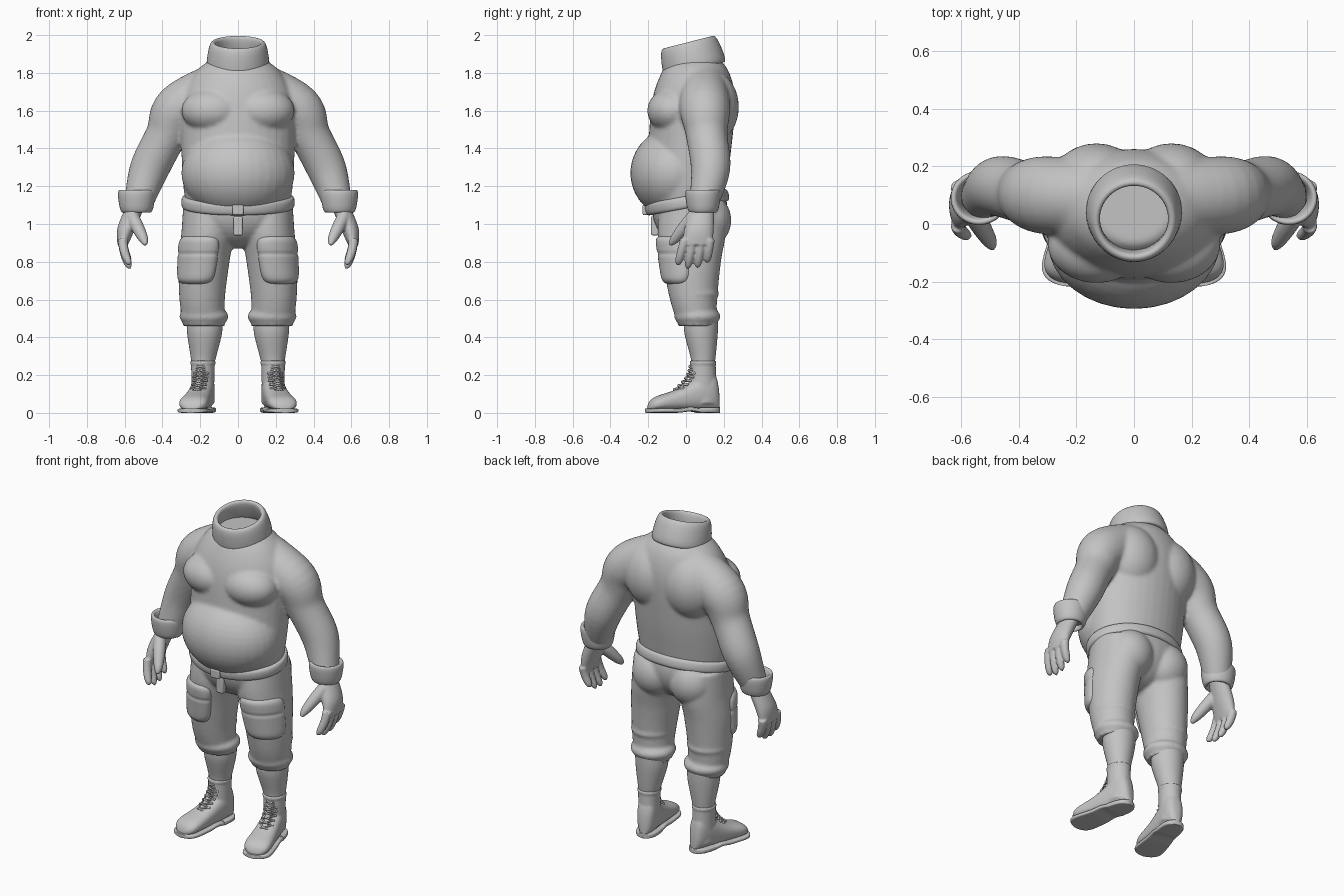
import bpy, bmesh, math
from mathutils import Vector, Matrix

if "Cube" in bpy.data.objects:
    bpy.data.objects.remove(bpy.data.objects["Cube"], do_unlink=True)

shade = (.55, .55, .55, 1)
grey = bpy.data.materials.new("plain_grey")
grey.use_nodes = True
grey.diffuse_color = shade
grey.node_tree.nodes["Principled BSDF"].inputs["Base Color"].default_value = shade

X, Y, Z = Matrix.Identity(3)


def spline(points, steps=6):
    """Catmull-Rom rows through a few control rows."""
    rows = []
    last = len(points) - 1
    for i in range(last):
        before, start, end, after = (points[max(0, min(last, j))] for j in range(i - 1, i + 3))
        for k in range(steps):
            t = k / steps
            row = []
            for a, b, c, d in zip(before, start, end, after):
                slope_in, slope_out = (c - a) / 2, (d - b) / 2
                ease = t * t * (3 - 2 * t)
                row.append(b + (c - b) * ease + slope_in * t * (1 - t) ** 2 - slope_out * t * t * (1 - t))
            rows.append(row)
    return rows + [list(points[last])]


def skin(bm, rings, closed=False):
    """Join rings of points by quads; cap the ends or close the loop."""
    rings = [[bm.verts.new(p) for p in ring] for ring in rings]
    following = rings[1:] + rings[:1] if closed else rings[1:]
    for ring, other in zip(rings, following):
        for k in range(len(ring)):
            bm.faces.new((ring[k - 1], ring[k], other[k], other[k - 1]))
    if not closed:
        bm.faces.new(rings[0])
        bm.faces.new(rings[-1])


def rounded(angle, power):
    """Point on a unit superellipse."""
    c, s = math.cos(angle), math.sin(angle)
    return math.copysign(abs(c) ** (2 / power), c), math.copysign(abs(s) ** (2 / power), s)


def loft(bm, rows, axis=None, side=X, sides=36, power=2):
    """Skin through ellipses given as x, y, z and two radii."""
    rings = []
    for i, row in enumerate(rows):
        centre = Vector(row[:3])
        ahead, behind = rows[min(i + 1, len(rows) - 1)], rows[max(i - 1, 0)]
        normal = axis or (Vector(ahead[:3]) - Vector(behind[:3])).normalized()
        u = (side - normal * normal.dot(side)).normalized()
        v = normal.cross(u)
        ring = []
        for k in range(sides):
            c, s = rounded(math.tau * k / sides, power)
            ring.append(centre + u * c * max(row[3], .002) + v * s * max(row[4], .002))
        rings.append(ring)
    skin(bm, rings)


def limb(bm, path, radii, sides=28):
    loft(bm, spline([(*p, r, r) for p, r in zip(path, radii)]), sides=sides)


def band(bm, centre, width, depth, height, thick, tilt=0, flare=0, sides=56):
    """Hollow fabric band with a rounded section, tipped about x."""
    place = Matrix.Translation(centre) @ Matrix.Rotation(tilt, 4, 'X')
    rings = []
    for k in range(sides):
        turn = math.tau * k / sides
        ring = []
        for j in range(24):
            out, up = rounded(math.tau * j / 24, 2.6)
            grow = out * thick / 2 + flare * up * height / 2
            ring.append(place @ Vector(((width + grow) * math.cos(turn),
                                        (depth + grow) * math.sin(turn), up * height / 2)))
        rings.append(ring)
    skin(bm, rings, closed=True)


def ball(bm, centre, size):
    bmesh.ops.create_uvsphere(bm, u_segments=32, v_segments=20, radius=1,
                              matrix=Matrix.LocRotScale(Vector(centre), None, Vector(size)))


def box(bm, centre, size):
    bmesh.ops.create_cube(bm, size=1, matrix=Matrix.LocRotScale(Vector(centre), None, Vector(size)))


def mirror(bm):
    copies = bmesh.ops.duplicate(bm, geom=bm.verts[:] + bm.edges[:] + bm.faces[:])["geom"]
    for item in copies:
        if isinstance(item, bmesh.types.BMVert):
            item.co.x *= -1


def finish(bm, name, voxel=0, relax=5, bevel=0):
    bmesh.ops.recalc_face_normals(bm, faces=bm.faces[:])
    mesh = bpy.data.meshes.new(name)
    bm.to_mesh(mesh)
    bm.free()
    mesh.materials.append(grey)
    part = bpy.data.objects.new(name, mesh)
    bpy.context.collection.objects.link(part)
    if voxel:
        blend = part.modifiers.new("blend", 'REMESH')
        blend.mode, blend.voxel_size, blend.use_smooth_shade = 'VOXEL', voxel, True
        soften = part.modifiers.new("soften", 'SMOOTH')
        soften.factor, soften.iterations = .5, relax
        return
    if bevel:
        edge = part.modifiers.new("bevel", 'BEVEL')
        edge.width, edge.segments = bevel, 3
    bpy.ops.object.select_all(action='DESELECT')
    part.select_set(True)
    bpy.context.view_layer.objects.active = part
    bpy.ops.object.shade_smooth_by_angle(angle=math.radians(50))


# Sweater: arms, chest, shoulder blades, barrel torso and belly
bm = bmesh.new()
limb(bm, [(.1, .09, 1.73), (.31, .1, 1.61), (.38, .11, 1.47), (.47, .13, 1.29), (.53, .09, 1.1)],
     [.13, .135, .11, .104, .075])
ball(bm, (.13, -.07, 1.6), (.17, .135, .12))
ball(bm, (.13, .12, 1.62), (.17, .16, .2))
mirror(bm)
loft(bm, spline([(0, 0, 1.09, .27, .19), (0, 0, 1.2, .29, .21), (0, .02, 1.4, .3, .22),
                 (0, .04, 1.65, .3, .22), (0, .05, 1.8, .23, .18), (0, .05, 1.88, .13, .12)]), axis=Z)
ball(bm, (0, -.06, 1.27), (.3, .235, .24))
finish(bm, "sweater", voxel=.011)

# Rolled collar, belt and sleeve cuffs
bm = bmesh.new()
band(bm, (0, .03, 1.89), .142, .144, .15, .04, tilt=.25, flare=-.14)
finish(bm, "collar")
bm = bmesh.new()
band(bm, (0, .005, 1.115), .28, .205, .065, .04, tilt=.18)
finish(bm, "belt")
bm = bmesh.new()
band(bm, (.537, .09, 1.12), .08, .075, .12, .03, flare=.15)
mirror(bm)
finish(bm, "sleeve_cuffs")

# Buckle and fly
bm = bmesh.new()
box(bm, (0, -.21, 1.075), (.06, .04, .055))
finish(bm, "buckle", bevel=.008)
bm = bmesh.new()
box(bm, (0, -.165, .99), (.05, .04, .1))
finish(bm, "fly_flap", bevel=.008)

# Hands: palm, thumb and four curled fingers
bm = bmesh.new()
loft(bm, spline([(.54, .09, 1.1, .05, .06), (.59, .07, .98, .048, .077), (.61, .06, .89, .028, .08)]), axis=Z)
limb(bm, [(.56, .04, 1.04), (.53, -.01, .98), (.5, -.06, .92), (.49, -.085, .89)], [.035, .034, .025, .01])
for finger in range(4):
    base, tip = .044 * finger - .005, .052 * finger - .045
    drop = .16 - .012 * (finger - 1.3) ** 2
    rows = []
    for k in range(13):
        t = k / 12
        r = (.026 - .005 * t) * (1 - t ** 8) ** .5
        rows.append((.61 - .04 * t * t, base + (tip - base) * t, .92 - drop * t, r, r))
    loft(bm, rows, sides=16)
mirror(bm)
finish(bm, "hands", voxel=.006, relax=3)

# Baggy cropped trousers with gathered hems
bm = bmesh.new()
loft(bm, spline([(.15, .03, 1.1, .14, .17), (.16, .03, .95, .14, .18), (.18, .03, .8, .135, .155),
                 (.19, .04, .6, .12, .125), (.18, .06, .46, .11, .1)]), axis=Z)
ball(bm, (.18, .06, .51), (.13, .122, .06))
ball(bm, (.19, .045, .63), (.123, .13, .05))
ball(bm, (.125, .115, 1.02), (.135, .125, .14))
mirror(bm)
ball(bm, (0, .02, 1.08), (.29, .2, .21))
finish(bm, "trousers", voxel=.01)

# Padded thigh pockets wrapped around the front and outside of each leg
bm = bmesh.new()
grid = []
steps = range(33)
for i in steps:
    up = i / 32
    row = []
    for j in steps:
        across, rise = j / 16 - 1, 2 * up - 1
        edge = min(abs(across) ** 5 + abs(rise) ** 5, 1.5)
        puff = max(.02 - .03 * edge * edge, -.02) - .005 * math.exp(-((rise - .25) / .07) ** 2)
        turn = math.radians(60 * across - 62)
        row.append(bm.verts.new((.19 - .03 * up + (.123 + .02 * up + puff) * math.cos(turn),
                                 .03 + (.137 + .04 * up + puff) * math.sin(turn), .68 + .26 * up)))
    grid.append(row)
for row, above in zip(grid, grid[1:]):
    for j in steps[1:]:
        bm.faces.new((row[j - 1], row[j], above[j], above[j - 1]))
bmesh.ops.holes_fill(bm, edges=bm.edges[:], sides=0)
mirror(bm)
finish(bm, "thigh_pockets")

# Shins
bm = bmesh.new()
loft(bm, spline([(.177, .08, .5, .095, .09), (.177, .08, .42, .092, .088), (.183, .09, .3, .068, .067),
                 (.186, .09, .25, .058, .06)]), axis=Z)
mirror(bm)
finish(bm, "shins")

# Boots are shaped straight, then turned out and mirrored
turn_out = Matrix.Translation((.186, .09, 0)) @ Matrix.Rotation(math.radians(12), 4, 'Z')


def place_pair(bm):
    bmesh.ops.transform(bm, matrix=turn_out, verts=bm.verts[:])
    mirror(bm)


def foot_outline(t):
    """Length position, half width and end rounding from heel to toe."""
    ends = (1 - abs(2 * t - 1) ** 6) ** .5
    return .09 - .39 * t, (.06 + .03 * t * t) * ends, ends


along = [(1 - math.cos(math.pi * k / 32)) / 2 for k in range(33)]
bm = bmesh.new()
rows = []
for t in along:
    y, width, ends = foot_outline(t)
    half = (.04 + .1 * (1 - t) ** 2) * ends
    rows.append((0, y, .012 + half, width, half))
loft(bm, rows, axis=Y, power=2.4)
loft(bm, spline([(0, 0, .05, .06, .083), (0, 0, .17, .06, .072), (0, 0, .27, .063, .067)]), axis=Z)
band(bm, (0, 0, .266), .06, .064, .022, .014)
place_pair(bm)
finish(bm, "boots", voxel=.006, relax=4)

# Soles with a raised arch, and heel blocks
bm = bmesh.new()
sole, heel = [], []
for t in along:
    y, width, ends = foot_outline(t)
    arch = .008 * math.exp(-((t - .42) / .1) ** 2)
    sole.append((0, y - .01 * t, .012 + arch, width + .006, .012))
    if t < .35:
        heel.append((0, y, .015, width + .007, .015))
loft(bm, sole, axis=Y, power=5)
loft(bm, heel, axis=Y, power=5)
place_pair(bm)
finish(bm, "boot_soles")

# Criss-cross laces with eyelets, climbing the instep
bm = bmesh.new()
eyelets = [Vector((0, -.067 - .096 * (1 - t) ** 2, .116 + .14 * t)) for t in (k / 7 for k in range(8))]
outer = Vector((.036, .022, -.006))
for low, high in zip(eyelets, eyelets[1:]):
    for flip in (-1, 1):
        across = Vector((flip, 1, 1))
        start, end = low + outer * across, high + outer * across * Vector((-1, 1, 1))
        middle = (low + high) / 2 - Y * .006
        path = [(*p, .005, .005) for p in (start, middle, end)]
        loft(bm, spline(path), side=Z, sides=8)
        ball(bm, end, (.007, .007, .007))
place_pair(bm)
finish(bm, "laces")
